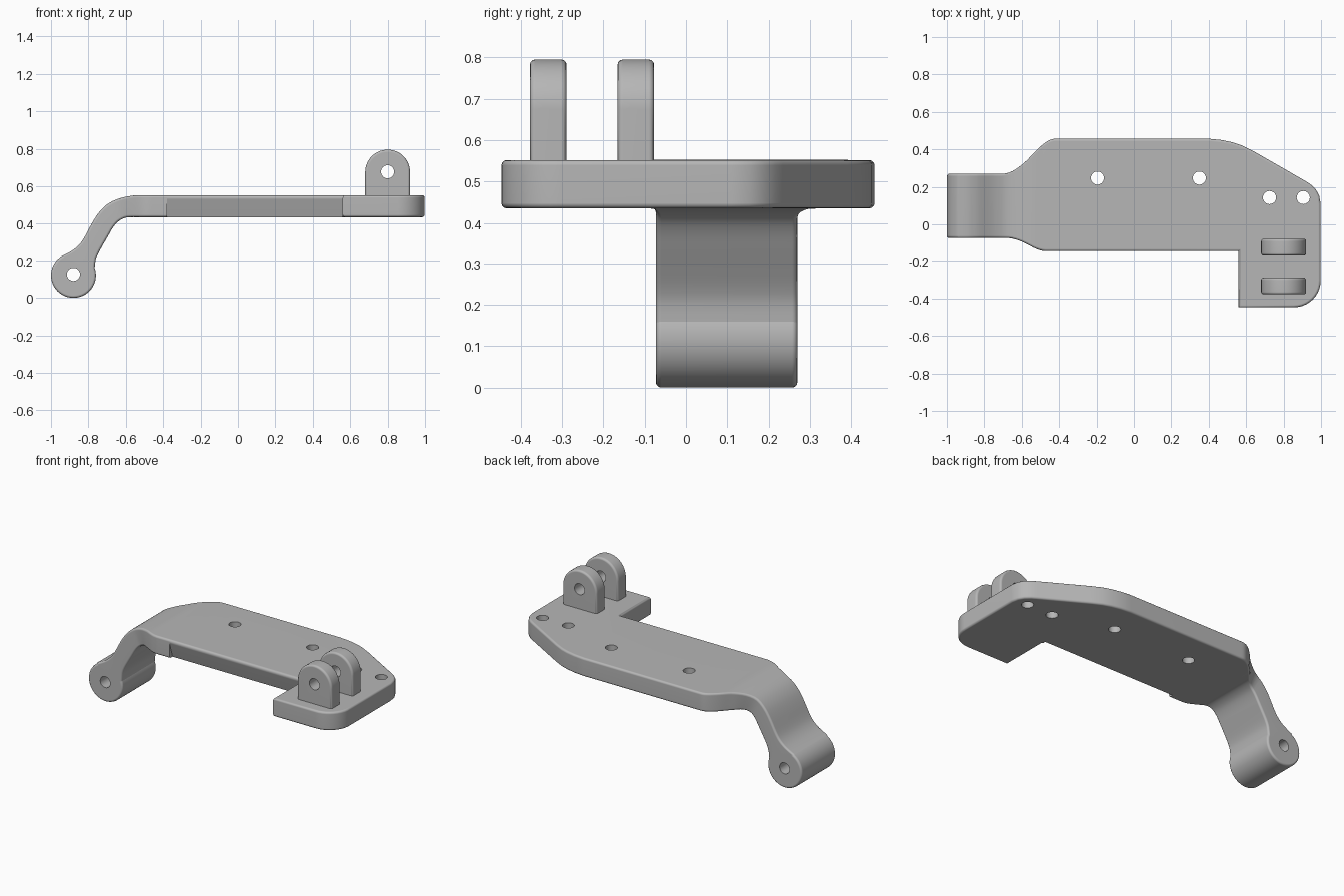
import bpy, bmesh, math
from mathutils import Vector

cube = bpy.data.objects.get("Cube")
if cube:
    bpy.data.objects.remove(cube, do_unlink=True)

grey = bpy.data.materials.new("plain_grey")
grey.use_nodes = True
grey.diffuse_color = (0.47, 0.47, 0.47, 1)
grey.node_tree.nodes["Principled BSDF"].inputs["Base Color"].default_value = (0.47, 0.47, 0.47, 1)

ROUND = 0.013           # edge rounding
LOW, HIGH = 0.435, 0.552  # plate underside and top
BACK, FRONT = 0.457, -0.143
SEAM = -0.38            # where the arm meets the plate


def make_object(name, bm):
    bmesh.ops.recalc_face_normals(bm, faces=bm.faces)
    mesh = bpy.data.meshes.new(name)
    bm.to_mesh(mesh)
    bm.free()
    mesh.materials.append(grey)
    obj = bpy.data.objects.new(name, mesh)
    bpy.context.collection.objects.link(obj)
    return obj


def prism(outline, lo, hi, axis, rounding=0.0):
    """Extrude a 2D outline along an axis and round the two rims."""
    def place(a, b, d):
        return {"z": (a, b, d), "y": (a, d, b), "x": (d, a, b)}[axis]
    bm = bmesh.new()
    bottom = [bm.verts.new(place(a, b, lo)) for a, b in outline]
    top = [bm.verts.new(place(a, b, hi)) for a, b in outline]
    caps = [bm.faces.new(bottom), bm.faces.new(top)]
    for i in range(len(outline)):
        j = (i + 1) % len(outline)
        bm.faces.new((bottom[i], bottom[j], top[j], top[i]))
    bmesh.ops.recalc_face_normals(bm, faces=bm.faces)
    if rounding:
        rims = [e for f in caps for e in f.edges]
        bmesh.ops.bevel(bm, geom=rims, offset=rounding, segments=3,
                        profile=0.5, affect='EDGES', clamp_overlap=False)
    return bm


def arc(cx, cy, r, start, end, steps):
    angles = [math.radians(start + (end - start) * i / steps) for i in range(steps + 1)]
    return [(cx + r * math.cos(t), cy + r * math.sin(t)) for t in angles]


def circle(cx, cy, r, sides=40):
    return arc(cx, cy, r, 0, 360, sides)[:-1]


def cut(obj, cutter):
    cutter.hide_render = True
    mod = obj.modifiers.new("cut", 'BOOLEAN')
    mod.operation, mod.solver, mod.object = 'DIFFERENCE', 'EXACT', cutter
    bpy.context.view_layer.objects.active = obj
    bpy.ops.object.modifier_apply(modifier=mod.name)
    bpy.data.objects.remove(cutter, do_unlink=True)


def drill(obj, a, b, axis):
    cut(obj, make_object("drill", prism(circle(a, b, 0.035, 28), -2, 2, axis)))


def finish(obj):
    bpy.ops.object.select_all(action='DESELECT')
    obj.select_set(True)
    bpy.context.view_layer.objects.active = obj
    bpy.ops.object.shade_smooth_by_angle(angle=math.radians(36))
    mod = obj.modifiers.new("flat_normals", 'WEIGHTED_NORMAL')
    mod.keep_sharp = True


# Main plate with the clipped back corner and the forward foot
outline = [(-0.5, FRONT), (0.56, FRONT), (0.56, -0.447)]
outline += arc(0.855, -0.304, 0.143, -90, 0, 10)
outline += [(0.998, 0.11), (0.99, 0.155), (0.97, 0.19), (0.94, 0.217), (0.91, 0.235),
            (0.64, 0.39), (0.58, 0.42), (0.53, 0.437), (0.47, 0.45), (0.4, BACK), (-0.5, BACK)]
bm = prism(outline, LOW, HIGH, "z", ROUND)
bmesh.ops.bisect_plane(bm, geom=bm.verts[:] + bm.edges[:] + bm.faces[:],
                       plane_co=(SEAM, 0, 0), plane_no=(1, 0, 0), clear_inner=True)
bmesh.ops.holes_fill(bm, edges=[e for e in bm.edges if e.is_boundary], sides=0)
plate = make_object("main_plate", bm)

# Undercut along the front edge
wedge = [(FRONT - 0.03, LOW - 0.03), (FRONT + 0.04, LOW - 0.03),
         (FRONT - 0.003, HIGH - 0.012), (FRONT - 0.03, HIGH - 0.012)]
cut(plate, make_object("undercut", prism(wedge, SEAM - 0.02, 0.56, "x")))
for x, y in [(-0.195, 0.247), (0.35, 0.247), (0.725, 0.143), (0.905, 0.143)]:
    drill(plate, x, y, "z")
finish(plate)

# Curved arm, lofted through pairs of upper and lower points
stations = [(SEAM, HIGH, SEAM, LOW), (-0.42, HIGH, -0.42, LOW), (-0.46, HIGH, -0.46, LOW),
            (-0.5, HIGH, -0.5, LOW), (-0.54, HIGH, -0.535, LOW), (-0.575, 0.548, -0.57, LOW),
            (-0.63, 0.536, -0.605, 0.431), (-0.69, 0.51, -0.643, 0.41),
            (-0.74, 0.465, -0.67, 0.378), (-0.78, 0.405, -0.695, 0.335),
            (-0.82, 0.33, -0.725, 0.283), (-0.85, 0.288, -0.748, 0.24),
            (-0.89, 0.255, -0.762, 0.2), (-0.945, 0.226, -0.768, 0.14)]
stations = [Vector(s) for s in stations]


def catmull(p, i, t):
    a, b, c, d = (p[min(max(i + k, 0), len(p) - 1)] for k in (-1, 0, 1, 2))
    return 0.5 * (2 * b + (c - a) * t + (2 * a - 5 * b + 4 * c - d) * t * t
                  + (3 * b - a - 3 * c + d) * t ** 3)


def ease(x, start, end, a, b):
    t = min(max((x - start) / (end - start), 0), 1)
    return a + (b - a) * t * t * (3 - 2 * t)


bm = bmesh.new()
rings = []
samples = [catmull(stations, i, k / 3) for i in range(len(stations) - 1) for k in range(3)]
for s in samples + [stations[-1]]:
    upper, lower = Vector((s[0], 0, s[1])), Vector((s[2], 0, s[3]))
    rise = upper - lower
    height = rise.length
    rise.normalize()
    mid = (s[0] + s[2]) / 2
    back = ease(mid, -0.42, -0.68, BACK, 0.27)
    front = ease(mid, -0.47, -0.66, FRONT, -0.073)
    section = []
    for y, w, start in [(back - ROUND, height - ROUND, 0), (front + ROUND, height - ROUND, 90),
                        (front + ROUND, ROUND, 180), (back - ROUND, ROUND, 270)]:
        section += arc(y, w, ROUND, start, start + 90, 3)
    rings.append([bm.verts.new(lower + rise * w + Vector((0, y, 0))) for y, w in section])
for a, b in zip(rings, rings[1:]):
    for i in range(len(a)):
        j = (i + 1) % len(a)
        bm.faces.new((a[i], a[j], b[j], b[i]))
bm.faces.new(rings[0])
bm.faces.new(rings[-1])
arm = make_object("curved_arm", bm)
drill(arm, -0.88, 0.125, "y")
finish(arm)

# Pivot barrel at the lower end of the arm
barrel = make_object("pivot_barrel", prism(circle(-0.88, 0.12, 0.12, 56), -0.073, 0.27, "y", ROUND))
drill(barrel, -0.88, 0.125, "y")
finish(barrel)

# Pair of upright hinge lugs
lug_outline = [(0.68, HIGH - 0.04), (0.92, HIGH - 0.04)] + arc(0.8, 0.675, 0.12, 0, 180, 28)
for name, y in [("front_lug", -0.378), ("back_lug", -0.166)]:
    lug = make_object(name, prism(lug_outline, y, y + 0.089, "y", ROUND))
    drill(lug, 0.8, 0.677, "y")
    finish(lug)
